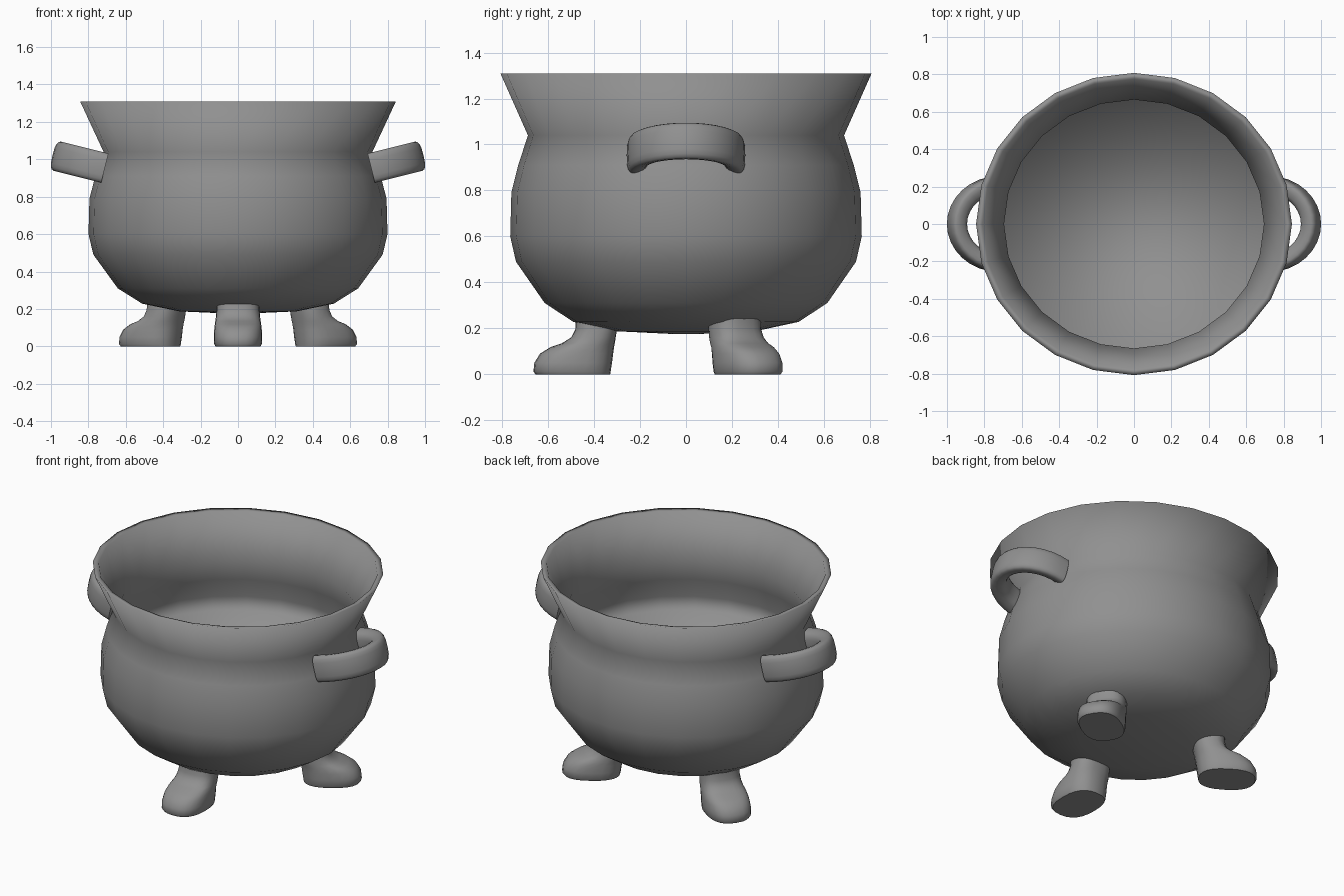
import bpy, bmesh, math
from mathutils import Matrix, Vector

if "Cube" in bpy.data.objects:
    bpy.data.objects.remove(bpy.data.objects["Cube"], do_unlink=True)

iron = bpy.data.materials.new("iron_grey")
iron.use_nodes = True
GREY = (0.28, 0.28, 0.28, 1)
iron.diffuse_color = GREY
iron.node_tree.nodes["Principled BSDF"].inputs["Base Color"].default_value = GREY


def oval(rx, ry, count, power=1.0):
    """Points round an ellipse; a power below 1 squares it off."""
    def bend(v):
        return math.copysign(abs(v) ** power, v)
    angles = [math.tau * i / count for i in range(count)]
    return [(rx * bend(math.cos(a)), ry * bend(math.sin(a))) for a in angles]


def loft(name, rings, matrix=Matrix(), sharp=50):
    """Skin a row of closed rings, cap both ends and smooth the result."""
    bm = bmesh.new()
    rows = [[bm.verts.new(matrix @ Vector(p)) for p in ring] for ring in rings]
    for a, b in zip(rows, rows[1:]):
        for i in range(len(a)):
            j = (i + 1) % len(a)
            bm.faces.new((a[i], a[j], b[j], b[i]))
    bm.faces.new(rows[0][::-1])
    bm.faces.new(rows[-1])
    bmesh.ops.recalc_face_normals(bm, faces=bm.faces)
    mesh = bpy.data.meshes.new(name)
    bm.to_mesh(mesh)
    bm.free()
    mesh.materials.append(iron)
    obj = bpy.data.objects.new(name, mesh)
    bpy.context.collection.objects.link(obj)
    bpy.ops.object.select_all(action='DESELECT')
    obj.select_set(True)
    bpy.context.view_layer.objects.active = obj
    bpy.ops.object.shade_smooth_by_angle(angle=math.radians(sharp))
    return obj


# Pot: outside from the base up to the rim, then down inside to a raised floor
outside = [(0.05, 0.175), (0.30, 0.187), (0.49, 0.228), (0.615, 0.31), (0.74, 0.49),
           (0.765, 0.60), (0.76, 0.79), (0.73, 0.91), (0.688, 1.04), (0.808, 1.31)]
inside = [(0.775, 1.305), (0.665, 1.04), (0.70, 0.91), (0.728, 0.79), (0.732, 0.70)]
loft("pot", [[(x, y, z) for x, y in oval(r * 1.045, r, 24)]
             for r, z in outside + inside], sharp=180)

# Handles: half loops with a band section, wider outside, tilted upwards
for side, word in ((1, "left"), (-1, "right")):
    rings = []
    for i in range(17):
        a = math.pi * (i / 16 - 0.5)
        rings.append([((0.24 + u) * math.cos(a), (0.21 + u) * math.sin(a),
                       v * (0.9 + 3 * u))
                      for u, v in oval(0.048, 0.086, 20, 0.65)])
    place = (Matrix.Diagonal((side, 1, 1, 1)) @ Matrix.Translation((0.712, 0, 0.953))
             @ Matrix.Rotation(math.radians(-14), 4, 'Y'))
    loft(word + "_handle", rings, place)

# Feet: sections as height, toe, heel, half width
sections = [(0, 0.655, 0.33, 0.12), (0.012, 0.664, 0.328, 0.127),
            (0.05, 0.66, 0.322, 0.129), (0.09, 0.635, 0.317, 0.127),
            (0.118, 0.59, 0.313, 0.124), (0.135, 0.54, 0.31, 0.121),
            (0.16, 0.50, 0.306, 0.118), (0.195, 0.482, 0.30, 0.115),
            (0.25, 0.48, 0.297, 0.112)]
for name, turn, shift in (("front_foot", 0, 0), ("back_left_foot", 123, 0.055),
                          ("back_right_foot", -123, -0.055)):
    rings = []
    for z, toe, heel, half in sections:
        mid, reach = (toe + heel) / 2, (toe - heel) / 2
        rings.append([(x, y - mid, z) for x, y in oval(half, reach, 24, 0.8)])
    place = Matrix.Translation((shift, 0, 0)) @ Matrix.Rotation(math.radians(turn), 4, 'Z')
    loft(name, rings, place)
